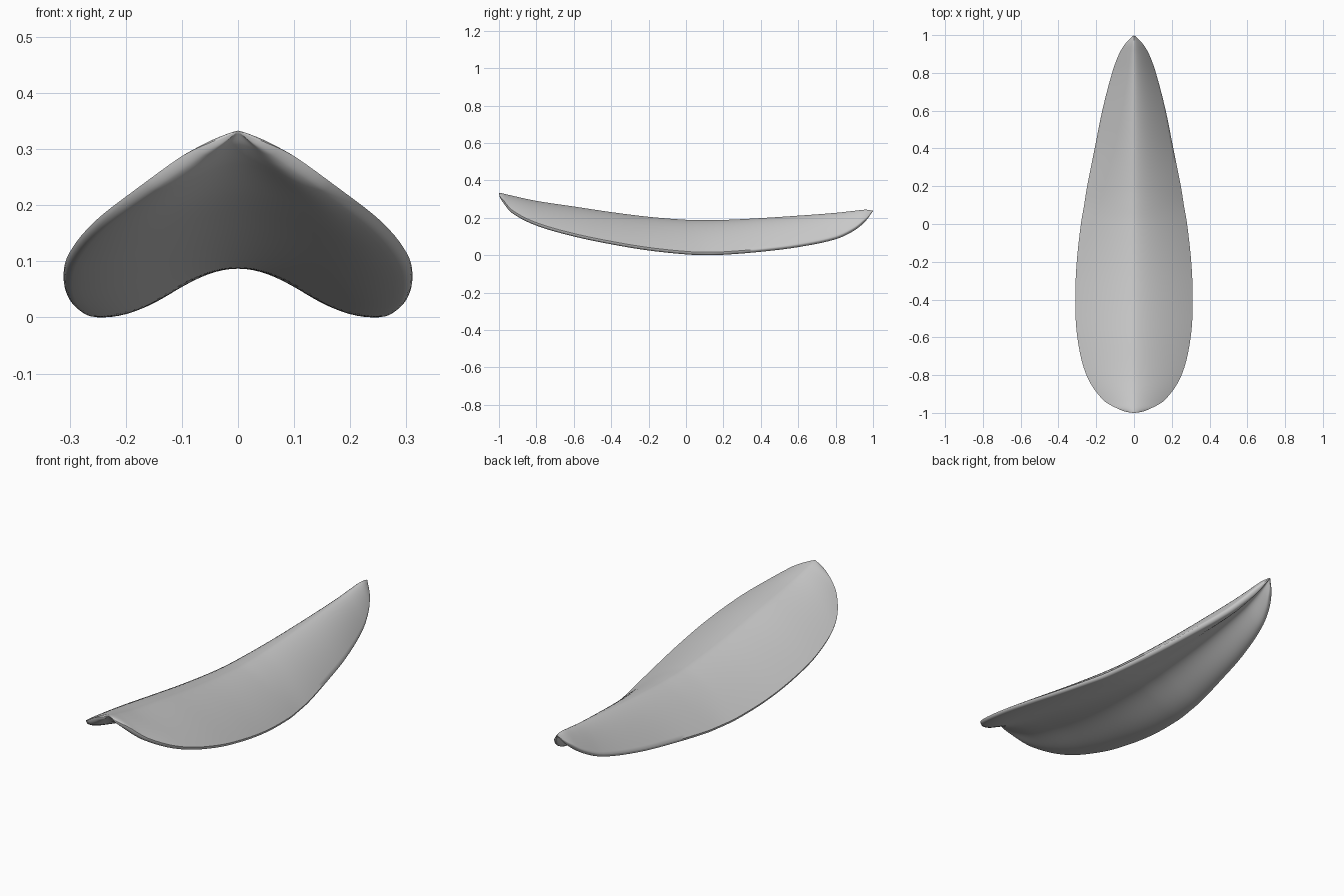
import bpy, bmesh, math

if "Cube" in bpy.data.objects:
    bpy.data.objects.remove(bpy.data.objects["Cube"])

# Stations from front to back: y, half width, ridge height, rim bottom, thickness
KEYS = [
    (-1.00, 0.000, 0.333, 0.332, 0.001),
    (-0.98, 0.080, 0.330, 0.285, 0.022),
    (-0.93, 0.165, 0.318, 0.225, 0.045),
    (-0.80, 0.252, 0.290, 0.158, 0.072),
    (-0.60, 0.300, 0.260, 0.100, 0.090),
    (-0.40, 0.311, 0.230, 0.058, 0.098),
    (-0.20, 0.303, 0.205, 0.025, 0.100),
    (0.00, 0.281, 0.189, 0.004, 0.100),
    (0.10, 0.264, 0.187, 0.000, 0.100),
    (0.20, 0.248, 0.188, 0.002, 0.100),
    (0.40, 0.208, 0.198, 0.018, 0.098),
    (0.60, 0.168, 0.211, 0.043, 0.090),
    (0.80, 0.116, 0.226, 0.085, 0.072),
    (0.90, 0.079, 0.237, 0.132, 0.052),
    (0.96, 0.042, 0.243, 0.182, 0.032),
    (1.00, 0.000, 0.238, 0.236, 0.001),
]
SUB, NT, NA = 5, 18, 5


def smooth_path(keys):
    """Catmull-Rom through the stations."""
    out = []
    n = len(keys)
    for i in range(n - 1):
        k1, k2 = keys[i], keys[i + 1]
        k0 = keys[i - 1] if i else k1
        k3 = keys[i + 2] if i + 2 < n else k2
        # scale tangents by the uneven spacing
        h = k2[0] - k1[0]
        for s in range(SUB):
            t = s / SUB
            row = [k1[0] + h * t]
            for a, b, c, d in list(zip(k0, k1, k2, k3))[1:]:
                m1 = (c - a) * h / (k2[0] - k0[0])
                m2 = (d - b) * h / (k3[0] - k1[0])
                row.append((2*t**3 - 3*t*t + 1) * b + (t**3 - 2*t*t + t) * m1
                           + (3*t*t - 2*t**3) * c + (t**3 - t*t) * m2)
            # bunch rows toward the rounded ends
            if i == 0:
                q = math.sqrt(t)
                row[1] = k2[1] * q
                row[3] = k1[3] + (k2[3] - k1[3]) * q
            out.append(row)
    out.append(list(keys[-1]))
    return out


def section(y, w, ridge, rim, thick):
    """Half cross-section: arched top, rounded rim, hollow underside."""
    w = max(w, 0.0005)
    r = min(0.016, 0.3 * w, 0.3 * max(ridge - rim, 0.0005))
    pts = []
    for i in range(NT):
        t = i / NT
        pts.append((w * t, y, rim + r + (ridge - rim - r) * (1 - t ** 1.5)))
    for i in range(NA):
        a = math.pi / 2 * (1 - i / NA)
        pts.append((w - r + r * math.sin(a), y, rim + r - r * math.cos(a)))
    for i in range(NT + 1):
        t = 1 - i / NT
        arch = max(ridge - thick - rim, 0)
        pts.append(((w - r) * t, y, rim + arch * (1 + math.cos(math.pi * t)) / 2))
    return pts


# Right half of the curved shell
bm = bmesh.new()
rows = [[bm.verts.new(p) for p in section(*s)] for s in smooth_path(KEYS)]
for a, b in zip(rows, rows[1:]):
    for j in range(len(a) - 1):
        bm.faces.new((a[j], b[j], b[j + 1], a[j + 1]))
bm.faces.new(rows[0])
bm.faces.new(list(reversed(rows[-1])))
bmesh.ops.remove_doubles(bm, verts=bm.verts, dist=0.0004)
bmesh.ops.recalc_face_normals(bm, faces=bm.faces)
# a half shell is open at x = 0, so make sure the top faces up
top = max(bm.faces, key=lambda f: f.calc_area() if f.calc_center_median().z > 0.15 and
          abs(f.calc_center_median().y) < 0.3 else 0)
if top.normal.z < 0:
    bmesh.ops.reverse_faces(bm, faces=bm.faces)
mesh = bpy.data.meshes.new("curved_shell")
bm.to_mesh(mesh)
bm.free()
shell = bpy.data.objects.new("curved_shell", mesh)
bpy.context.collection.objects.link(shell)

# Mirror to the left half
mirror = shell.modifiers.new("Mirror", 'MIRROR')
mirror.use_clip = True
mirror.merge_threshold = 0.0005
bpy.context.view_layer.objects.active = shell
shell.select_set(True)
bpy.ops.object.modifier_apply(modifier=mirror.name)
bpy.ops.object.shade_smooth_by_angle(angle=math.radians(50))
